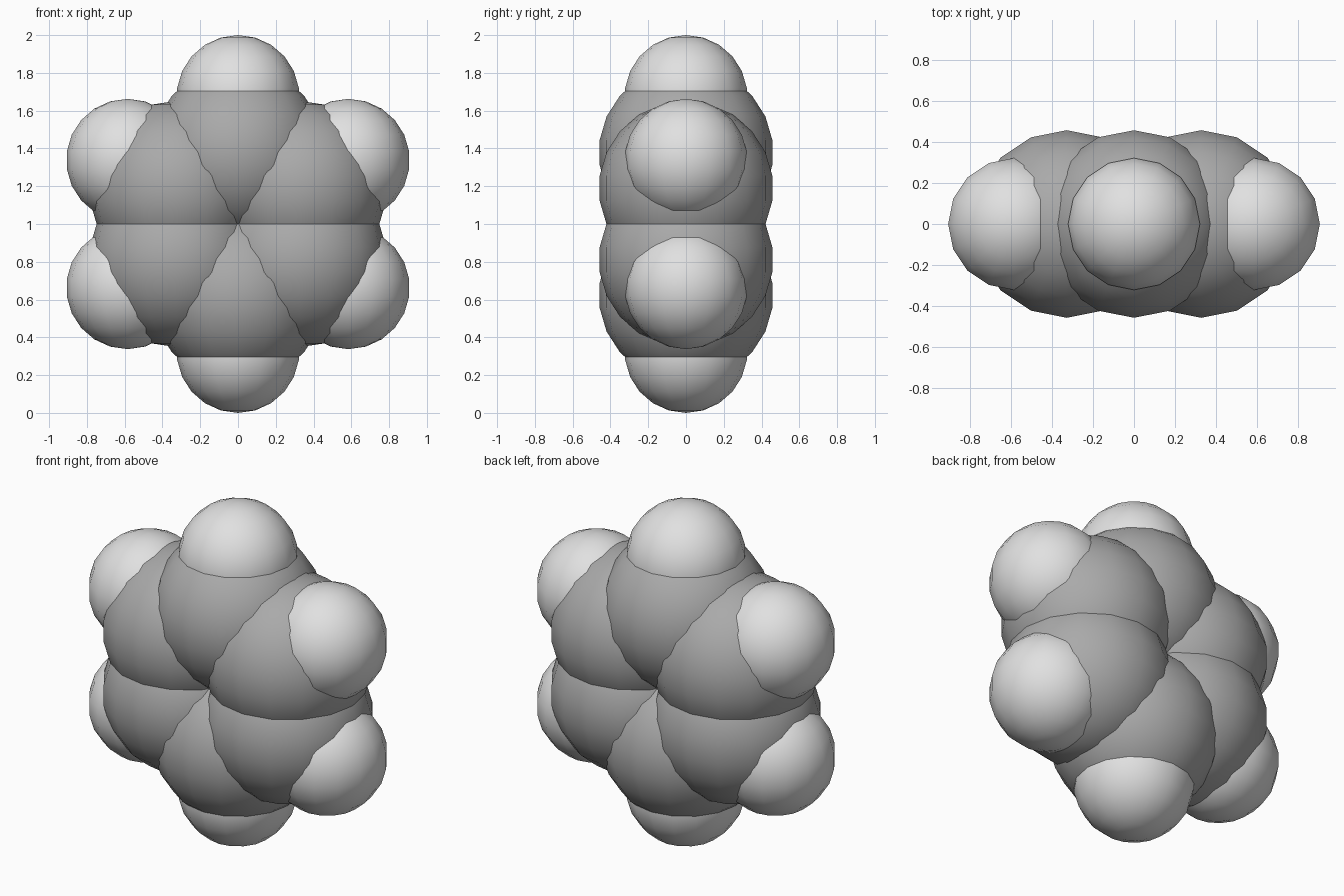
import bpy
from math import sin, cos, radians

cube = bpy.data.objects.get("Cube")
if cube:
    bpy.data.objects.remove(cube, do_unlink=True)


def make_material(name, value):
    mat = bpy.data.materials.new(name)
    mat.use_nodes = True
    color = (value, value, value, 1)
    mat.diffuse_color = color
    mat.node_tree.nodes["Principled BSDF"].inputs["Base Color"].default_value = color
    return mat


def add_ball(name, distance, angle, radius, mat):
    """Ball on a circle in the upright XZ plane, angle measured from the top."""
    bpy.ops.mesh.primitive_uv_sphere_add(
        segments=16, ring_count=11, radius=radius,
        location=(distance * sin(angle), 0, 1 + distance * cos(angle)))
    ball = bpy.context.object
    ball.name = name
    ball.data.materials.append(mat)
    bpy.ops.object.shade_smooth()


mid_grey = make_material("mid grey", 0.4)
light_grey = make_material("light grey", 0.75)

# Six large inner balls, each with a smaller ball sunk into its outer side
for i in range(6):
    angle = radians(60 * i)
    add_ball(f"inner_ball_{i + 1}", 0.378, angle, 0.462, mid_grey)
    add_ball(f"outer_ball_{i + 1}", 0.675, angle, 0.325, light_grey)
